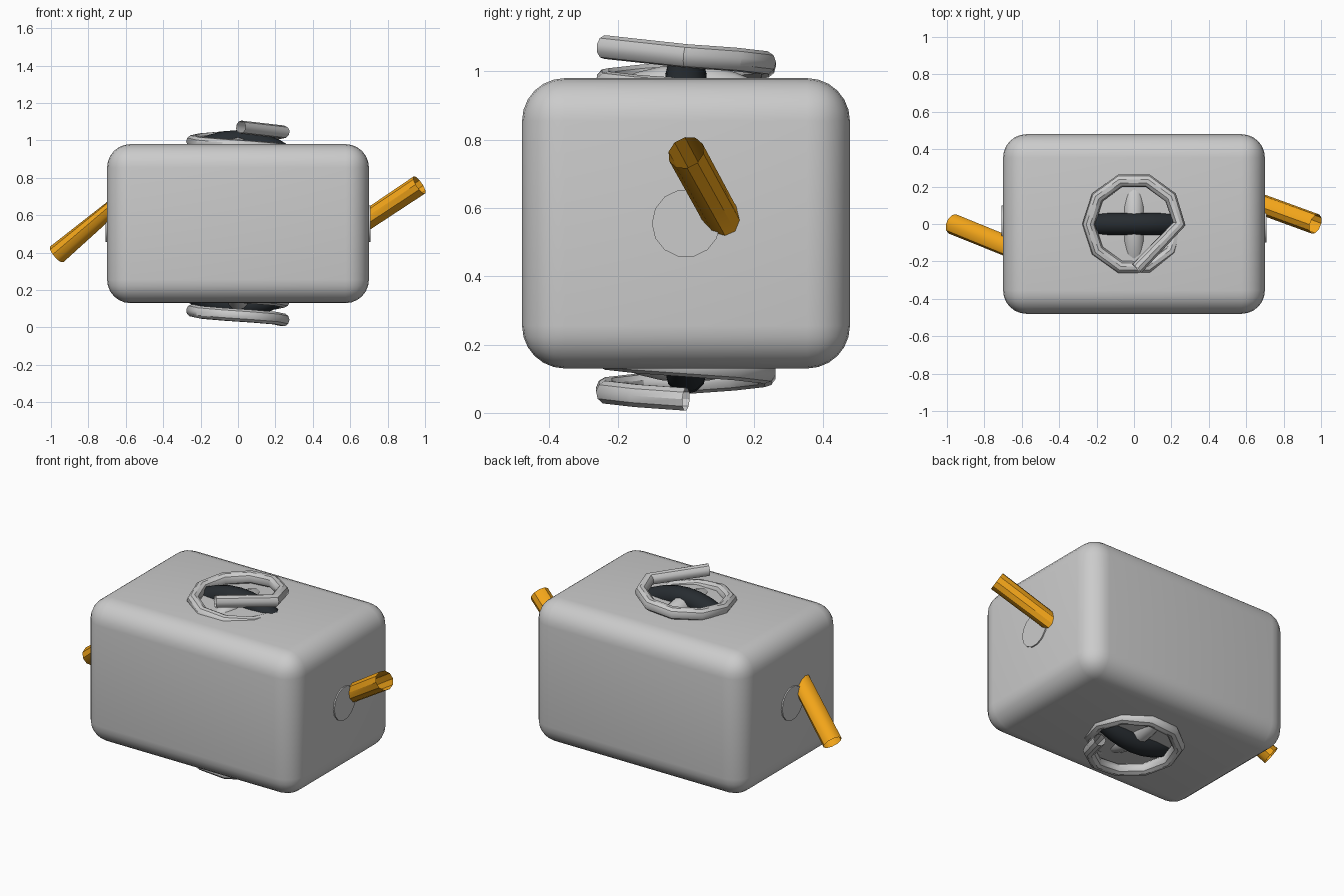
import bpy, math

if "Cube" in bpy.data.objects:
    bpy.data.objects.remove(bpy.data.objects["Cube"])

CZ = 0.555  # height of the body centre


def material(name, rgb):
    m = bpy.data.materials.new(name)
    m.diffuse_color = (*rgb, 1)
    m.use_nodes = True
    m.node_tree.nodes["Principled BSDF"].inputs["Base Color"].default_value = m.diffuse_color
    return m


def finish(name, mat=None):
    ob = bpy.context.object
    ob.name = name
    if mat:
        ob.data.materials.append(mat)
    bpy.ops.object.shade_smooth_by_angle(angle=math.radians(35))
    return ob


def tube(name, points, radius, mat=None):
    # open-ended tube swept along a polyline
    cu = bpy.data.curves.new(name, 'CURVE')
    cu.dimensions = '3D'
    cu.bevel_depth = radius
    cu.bevel_resolution = 3
    sp = cu.splines.new('POLY')
    sp.points.add(len(points) - 1)
    for p, co in zip(sp.points, points):
        p.co = (*co, 1)
    ob = bpy.data.objects.new(name, cu)
    bpy.context.collection.objects.link(ob)
    bpy.ops.object.select_all(action='DESELECT')
    ob.select_set(True)
    bpy.context.view_layer.objects.active = ob
    bpy.ops.object.convert(target='MESH')
    return finish(name, mat)


orange = material("orange", (0.9, 0.38, 0.01))
black = material("black", (0.02, 0.025, 0.03))

# rounded body
bpy.ops.mesh.primitive_cube_add(size=1, location=(0, 0, CZ))
body = bpy.context.object
body.scale = (1.4, 0.96, 0.85)
bpy.ops.object.transform_apply(location=False, rotation=False, scale=True)
bev = body.modifiers.new("round", 'BEVEL')
bev.width = 0.125
bev.segments = 6
bpy.ops.object.modifier_apply(modifier=bev.name)
finish("body")

# horizontal axle, just showing at both ends
bpy.ops.mesh.primitive_cylinder_add(vertices=14, radius=0.1, depth=1.415,
                                    location=(0, 0, CZ), rotation=(0, math.pi / 2, 0))
finish("axle")

# two crossed upright rings that break through the top and bottom
bpy.ops.mesh.primitive_torus_add(major_radius=0.44, minor_radius=0.06, major_segments=40,
                                 minor_segments=12, location=(0, 0, CZ),
                                 rotation=(math.pi / 2, 0, 0))
finish("dark_ring", black)
bpy.ops.mesh.primitive_torus_add(major_radius=0.407, minor_radius=0.058, major_segments=40,
                                 minor_segments=12, location=(0, 0, CZ),
                                 rotation=(0, math.pi / 2, 0))
finish("grey_ring")

# vertical coil spring, ending in a straight chord at the top
coil = []
for i in range(101):
    a = -math.radians(36) * i
    coil.append((0.242 * math.cos(a), 0.242 * math.sin(a), 0.04 + 0.01005 * i))
coil.append((0.015, -0.238, 1.071))
tube("vertical_spring", coil, 0.035)

# orange side coil with straight ends leaving the body
left = [(-0.97, 0.0, 0.39), (-0.6, -0.15, 0.70)]
right = [(0.6, 0.135, 0.515), (0.97, 0.0, 0.762)]
a0 = math.atan2(0.145, -0.15)
a1 = math.atan2(-0.04, 0.135) + 8 * math.pi
inner = []
for i in range(1, 40):
    t = i / 40
    a = a0 + (a1 - a0) * t
    inner.append((-0.6 + 1.2 * t, 0.19 * math.cos(a), CZ + 0.19 * math.sin(a)))
tube("side_coil", left + inner + right, 0.055, orange)
